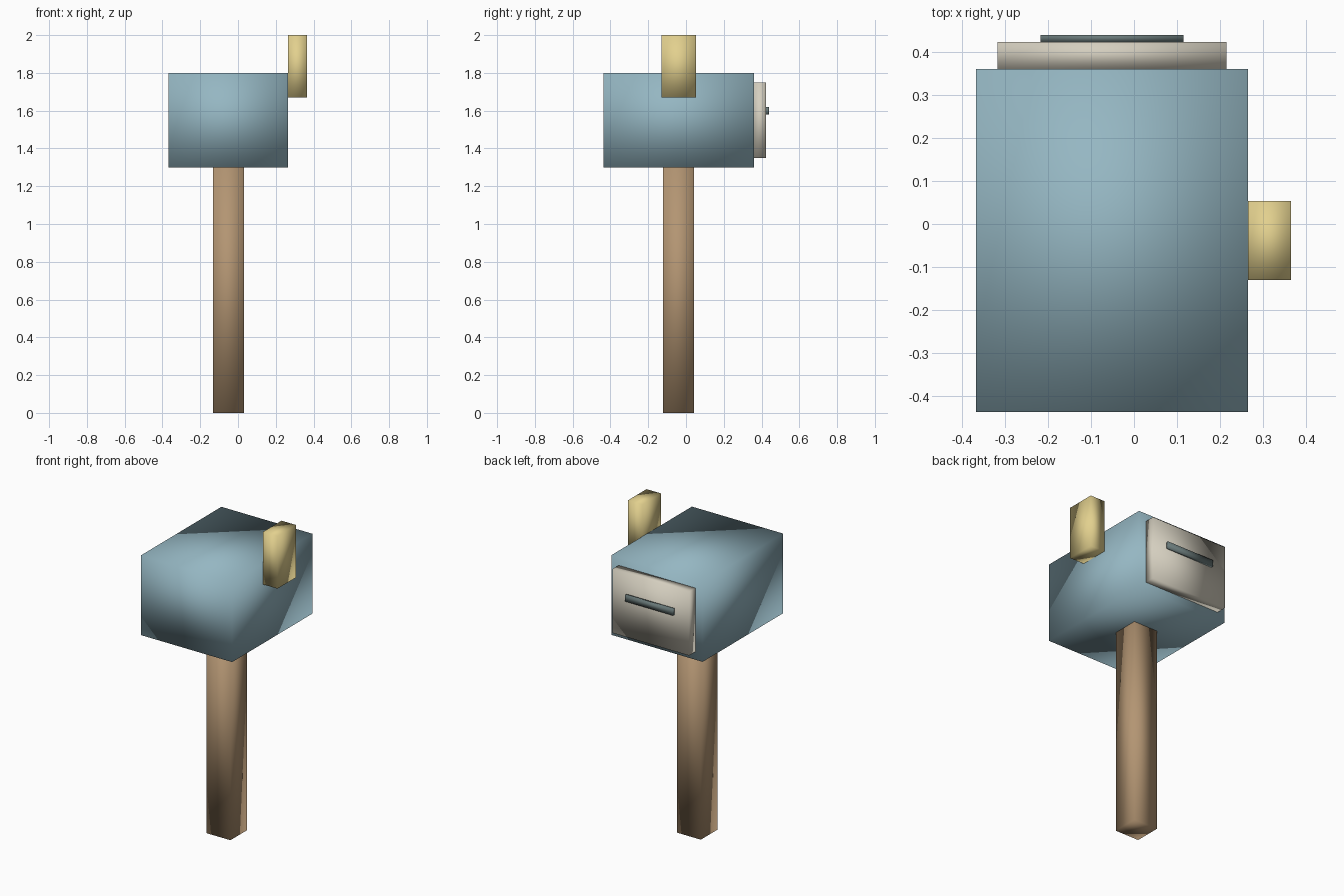
import bpy

if "Cube" in bpy.data.objects:
    bpy.data.objects.remove(bpy.data.objects["Cube"])


def material(name, color):
    mat = bpy.data.materials.new(name)
    mat.diffuse_color = (*color, 1.0)
    mat.use_nodes = True
    mat.node_tree.nodes["Principled BSDF"].inputs["Base Color"].default_value = mat.diffuse_color
    return mat


def box(name, low, high, mat):
    """Axis-aligned, smooth-shaded box between two corners."""
    center = [(a + b) / 2 for a, b in zip(low, high)]
    bpy.ops.mesh.primitive_cube_add(size=1, location=center)
    obj = bpy.context.object
    obj.name = name
    obj.scale = [b - a for a, b in zip(low, high)]
    bpy.ops.object.transform_apply(location=False, rotation=False, scale=True)
    bpy.ops.object.shade_smooth()
    obj.data.materials.append(mat)
    return obj


blue = material("blue_paint", (0.30, 0.47, 0.54))
wood = material("wood", (0.45, 0.30, 0.17))
yellow = material("yellow_paint", (0.76, 0.63, 0.27))
cream = material("cream_paint", (0.66, 0.62, 0.52))
dark = material("dark_metal", (0.14, 0.19, 0.19))

# Square post and mailbox body
box("post", (-0.133, -0.122, 0.0), (0.033, 0.043, 1.3), wood)
box("mailbox_body", (-0.368, -0.437, 1.3), (0.265, 0.361, 1.8), blue)

# Signal flag on the right side
box("signal_flag", (0.265, -0.13, 1.67), (0.365, 0.053, 2.0), yellow)

# Door on the back end with its handle
box("door", (-0.318, 0.361, 1.35), (0.215, 0.424, 1.75), cream)
box("door_handle", (-0.218, 0.424, 1.58), (0.115, 0.44, 1.62), dark)
